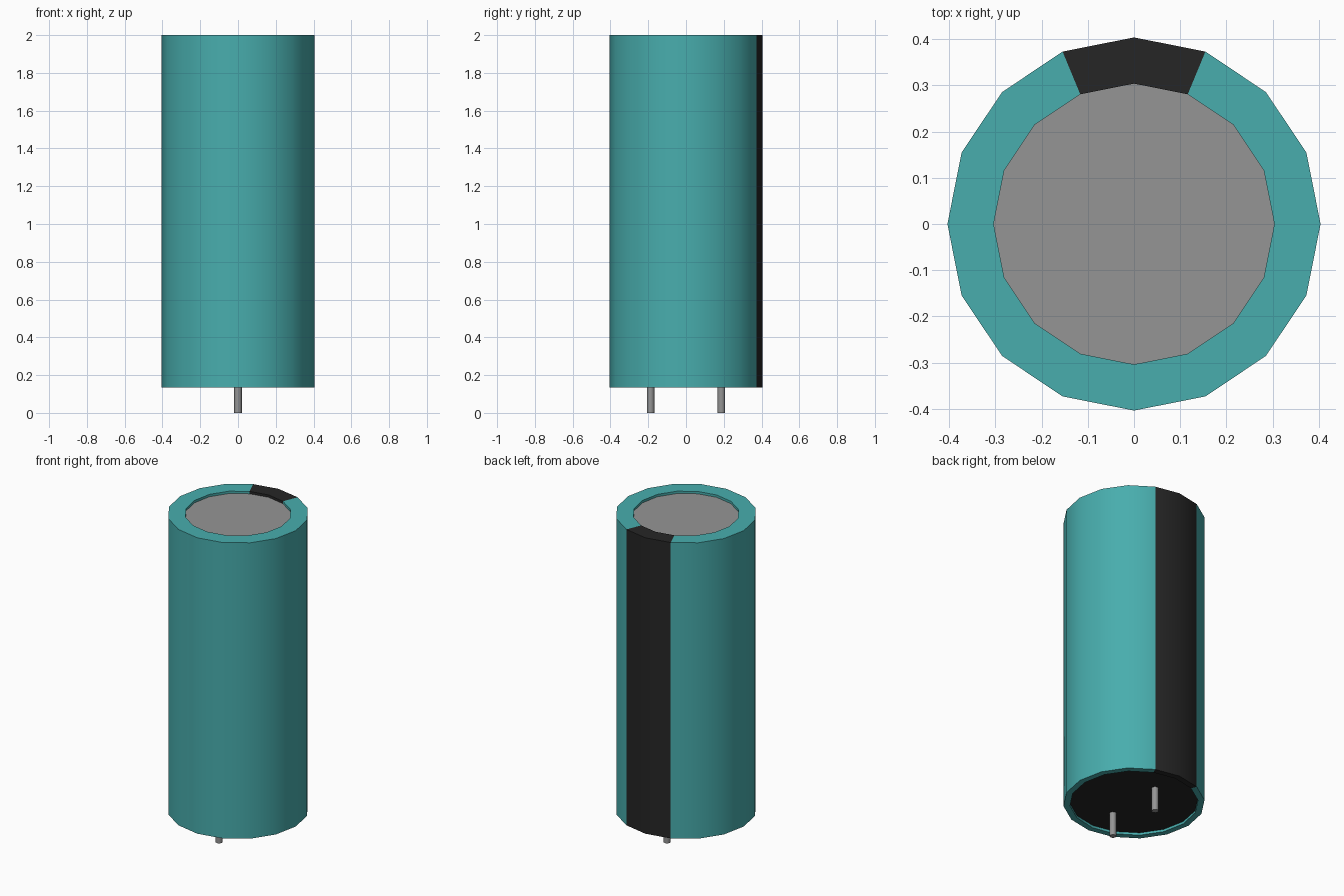
import bpy, bmesh, math

cube = bpy.data.objects.get("Cube")
if cube:
    bpy.data.objects.remove(cube, do_unlink=True)


def material(name, rgb, metallic=0.0):
    m = bpy.data.materials.new(name)
    m.use_nodes = True
    m.diffuse_color = (*rgb, 1)
    m.node_tree.nodes["Principled BSDF"].inputs["Base Color"].default_value = (*rgb, 1)
    return m


TEAL = material("teal sleeve", (0.065, 0.42, 0.42))
BLACK = material("black", (0.019, 0.019, 0.019))
GREY = material("grey metal", (0.30, 0.30, 0.30))

SIDES = 16
R = 0.404            # sleeve radius
BASE, TOP = 0.135, 2.0
LIP = 0.015          # depth of the end recesses


def finish(bm, name, mats):
    bmesh.ops.recalc_face_normals(bm, faces=bm.faces)
    mesh = bpy.data.meshes.new(name)
    bm.to_mesh(mesh)
    bm.free()
    for m in mats:
        mesh.materials.append(m)
    ob = bpy.data.objects.new(name, mesh)
    bpy.context.collection.objects.link(ob)
    bpy.ops.object.select_all(action='DESELECT')
    ob.select_set(True)
    bpy.context.view_layer.objects.active = ob
    bpy.ops.object.shade_smooth_by_angle(angle=math.radians(50))
    return ob


def ring(bm, r, z, sides):
    return [bm.verts.new((r * math.cos(2 * math.pi * i / sides),
                          r * math.sin(2 * math.pi * i / sides), z))
            for i in range(sides)]


# Sleeve: closed wall section swept round, the two rear segments are the stripe
section = [(0.367, BASE + LIP), (0.367, BASE), (R, BASE),
           (R, TOP), (0.304, TOP), (0.304, TOP - LIP)]
bm = bmesh.new()
rings = [ring(bm, r, z, SIDES) for r, z in section]
for a, b in zip(rings, rings[1:]):
    for i in range(SIDES):
        j = (i + 1) % SIDES
        f = bm.faces.new((a[i], a[j], b[j], b[i]))
        f.material_index = 1 if i in (3, 4) else 0
# Cap the ends while normals are solved, then open them for the discs
caps = [bm.faces.new(rings[0]), bm.faces.new(rings[-1])]
bmesh.ops.recalc_face_normals(bm, faces=bm.faces)
caps[0].material_index = 1
caps[1].material_index = 2
finish(bm, "sleeve_and_end_discs", [TEAL, BLACK, GREY])

# Two wire leads
for name, y in (("front_lead", -0.1875), ("back_lead", 0.1875)):
    bm = bmesh.new()
    low, high = ring(bm, 0.02, 0, 8), ring(bm, 0.02, BASE + LIP + 0.01, 8)
    for i in range(8):
        j = (i + 1) % 8
        bm.faces.new((low[i], low[j], high[j], high[i]))
    bm.faces.new(low)
    bm.faces.new(high)
    finish(bm, name, [GREY]).location.y = y
